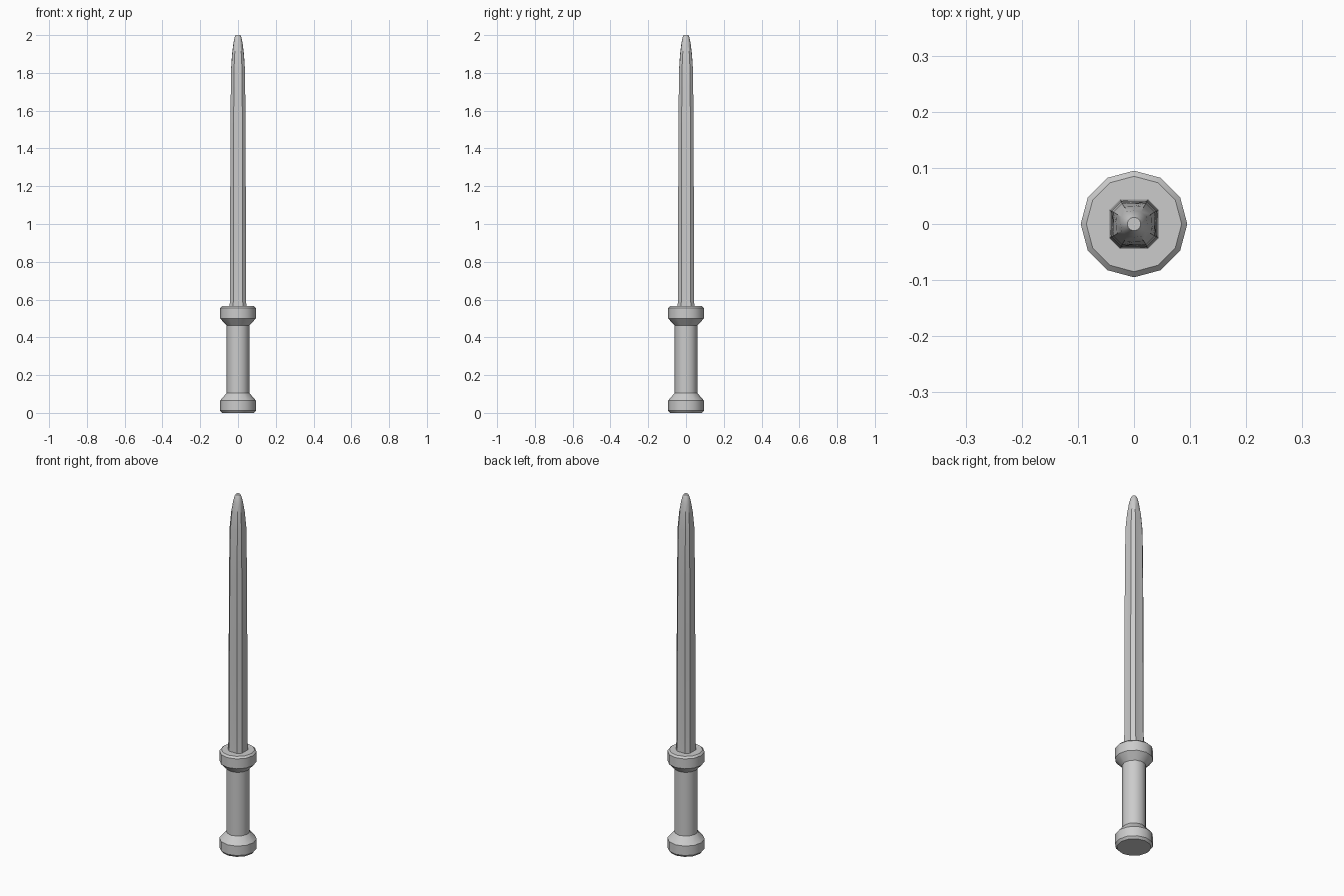
import bpy, bmesh
from math import sin, cos, radians, tau

if "Cube" in bpy.data.objects:
    bpy.data.objects.remove(bpy.data.objects["Cube"])

SIDES = 12

def lathe(name, profile, flute=None):
    """Capped 12-sided turned part; flute pulls in the points on the x and y axes."""
    bm = bmesh.new()
    rings = []
    for i, (r, z) in enumerate(profile):
        ring = []
        for k in range(SIDES):
            a = tau * k / SIDES
            s = r * (flute[i] if flute and k % 3 == 0 else 1)
            ring.append(bm.verts.new((s * cos(a), s * sin(a), z)))
        rings.append(ring)
    for lo, hi in zip(rings, rings[1:]):
        for k in range(SIDES):
            n = (k + 1) % SIDES
            bm.faces.new((lo[k], lo[n], hi[n], hi[k]))
    bm.faces.new(rings[0][::-1])
    bm.faces.new(rings[-1])
    mesh = bpy.data.meshes.new(name)
    bm.to_mesh(mesh)
    bm.free()
    obj = bpy.data.objects.new(name, mesh)
    bpy.context.collection.objects.link(obj)
    bpy.ops.object.select_all(action='DESELECT')
    obj.select_set(True)
    bpy.context.view_layer.objects.active = obj
    bpy.ops.object.shade_smooth_by_angle(angle=radians(35))
    return obj

# Handle: pommel, grip and guard in one turned profile
lathe("handle", [(0.085, 0), (0.095, 0.012), (0.095, 0.065), (0.06, 0.105),
                 (0.06, 0.463), (0.095, 0.50), (0.095, 0.555), (0.085, 0.565)])

# Blade: slim shaft with shallow grooves, rounding to a small flat tip
lathe("blade", [(0.051, 0.56), (0.0485, 0.65), (0.048, 1.05), (0.046, 1.53),
                (0.043, 1.81), (0.035, 1.90), (0.025, 1.96), (0.018, 1.988), (0.012, 2.0)],
      flute=[0.86, 0.83, 0.83, 0.83, 0.85, 0.9, 0.95, 1, 1])
